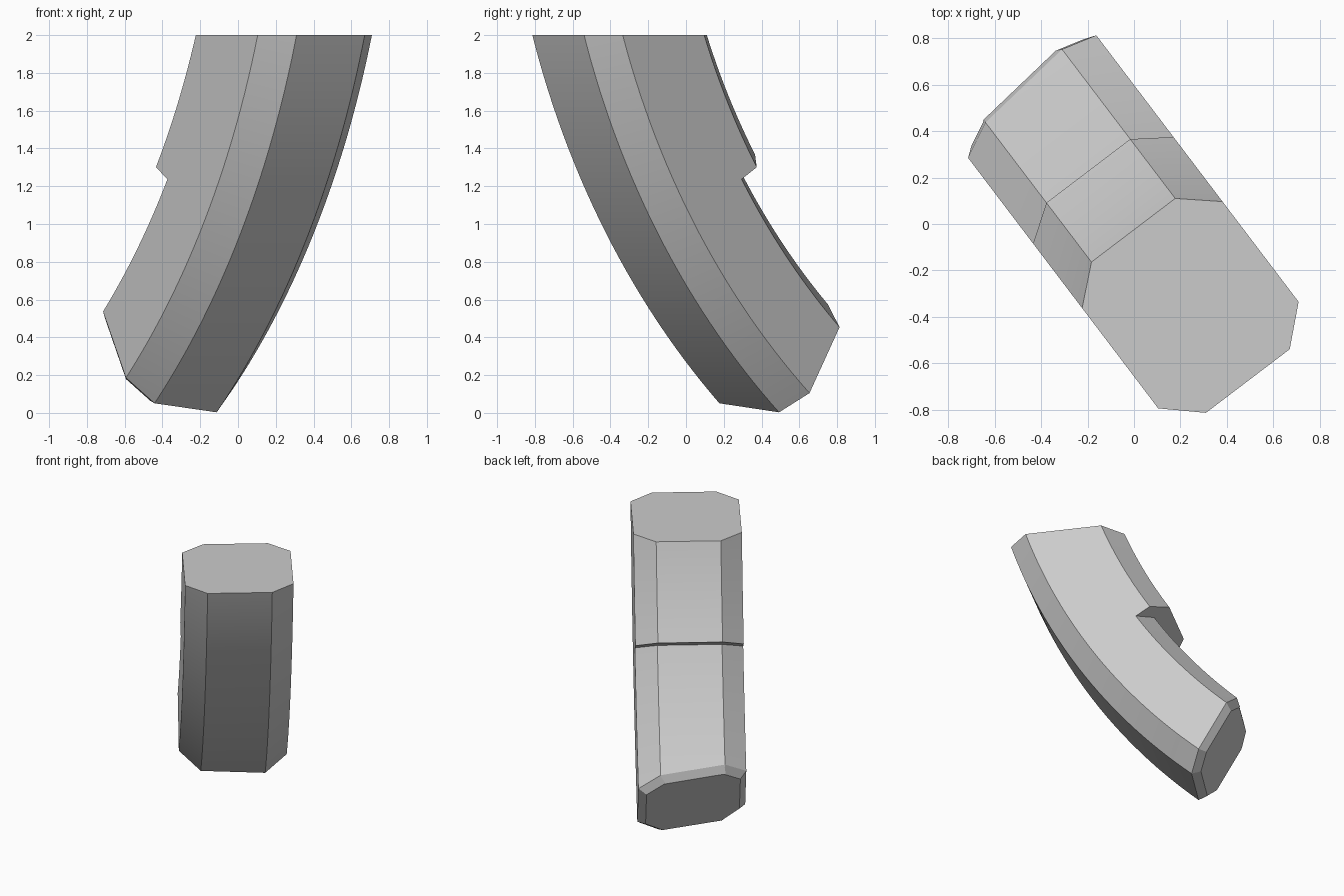
import bpy, bmesh
from math import radians, sin, cos
from mathutils import Matrix, Vector

cube = bpy.data.objects.get("Cube")
if cube:
    bpy.data.objects.remove(cube)

grey = bpy.data.materials.new("plain_grey")
grey.use_nodes = True
colour = (0.6, 0.6, 0.6, 1)
grey.diffuse_color = colour
grey.node_tree.nodes["Principled BSDF"].inputs["Base Color"].default_value = colour

# Bend centre in the side plane (depth, height), and section widths
CENTRE_S, CENTRE_Z = 3.453, 3.364
LEFT, RIGHT, FLAT_LEFT, FLAT_RIGHT = -0.397, 0.362, -0.245, 0.208
FRONT, SIDE, STEP_SIDE, STEP_BACK = 4.5, 4.367, 3.975, 3.86
UPPER_SIDE, UPPER_BACK = 3.856, 3.731
START, NOTCH, END = 15, 32.35, 56

front_half = [(SIDE, LEFT), (FRONT, FLAT_LEFT), (FRONT, FLAT_RIGHT), (SIDE, RIGHT)]
upper = [(STEP_SIDE, LEFT)] + front_half + [
    (STEP_SIDE, RIGHT), (UPPER_SIDE, RIGHT), (UPPER_BACK, FLAT_RIGHT),
    (UPPER_BACK, FLAT_LEFT), (UPPER_SIDE, LEFT)]
lower_back = [(STEP_BACK, FLAT_RIGHT), (STEP_BACK, FLAT_LEFT)]
lower = upper[:6] + lower_back

bm = bmesh.new()


def ring(section, degrees):
    a = radians(degrees)
    return [bm.verts.new((w, CENTRE_S - r * cos(a), CENTRE_Z - r * sin(a)))
            for r, w in section]


def skin(rings):
    for a, b in zip(rings, rings[1:]):
        n = len(a)
        for i in range(n):
            j = (i + 1) % n
            bm.faces.new((a[i], a[j], b[j], b[i]))


def angles(first, last, steps):
    return [first + (last - first) * i / steps for i in range(steps + 1)]


def cut(point, normal):
    geom = bm.verts[:] + bm.edges[:] + bm.faces[:]
    res = bmesh.ops.bisect_plane(bm, geom=geom, plane_co=point, plane_no=normal,
                                 clear_inner=True)
    rim = [e for e in res["geom_cut"] if isinstance(e, bmesh.types.BMEdge)]
    return bmesh.ops.edgeloop_fill(bm, edges=rim)["faces"]


# Thick upper sweep, then the thinner lower sweep sharing its front half
upper_rings = [ring(upper, a) for a in angles(START, NOTCH, 16)]
skin(upper_rings)
last = upper_rings[-1]
shelf = ring(lower_back, NOTCH)
skin([last[:6] + shelf] + [ring(lower, a) for a in angles(NOTCH, END, 22)[1:]])

# Notch shelf at the back
bm.faces.new(last[5:] + [last[0]] + shelf[::-1])

# Level top and slanted lower end
cut((0, 0, 2), (0, 0, -1))
end_cap = cut((0, 0, -0.739), Vector((0.31, -1.75, 1)).normalized())
bmesh.ops.recalc_face_normals(bm, faces=bm.faces[:])

# Chamfered rim round the lower end
bmesh.ops.inset_individual(bm, faces=end_cap, thickness=0.05, depth=0.045,
                           use_even_offset=True)

bmesh.ops.rotate(bm, verts=bm.verts[:], cent=(0, 0, 0),
                 matrix=Matrix.Rotation(radians(37.2), 3, "Z"))
mesh = bpy.data.meshes.new("curved_body")
bm.to_mesh(mesh)
bm.free()
mesh.materials.append(grey)
body = bpy.data.objects.new("curved_body", mesh)
bpy.context.collection.objects.link(body)

bpy.ops.object.select_all(action="DESELECT")
body.select_set(True)
bpy.context.view_layer.objects.active = body
bpy.ops.object.shade_smooth_by_angle(angle=radians(25))
